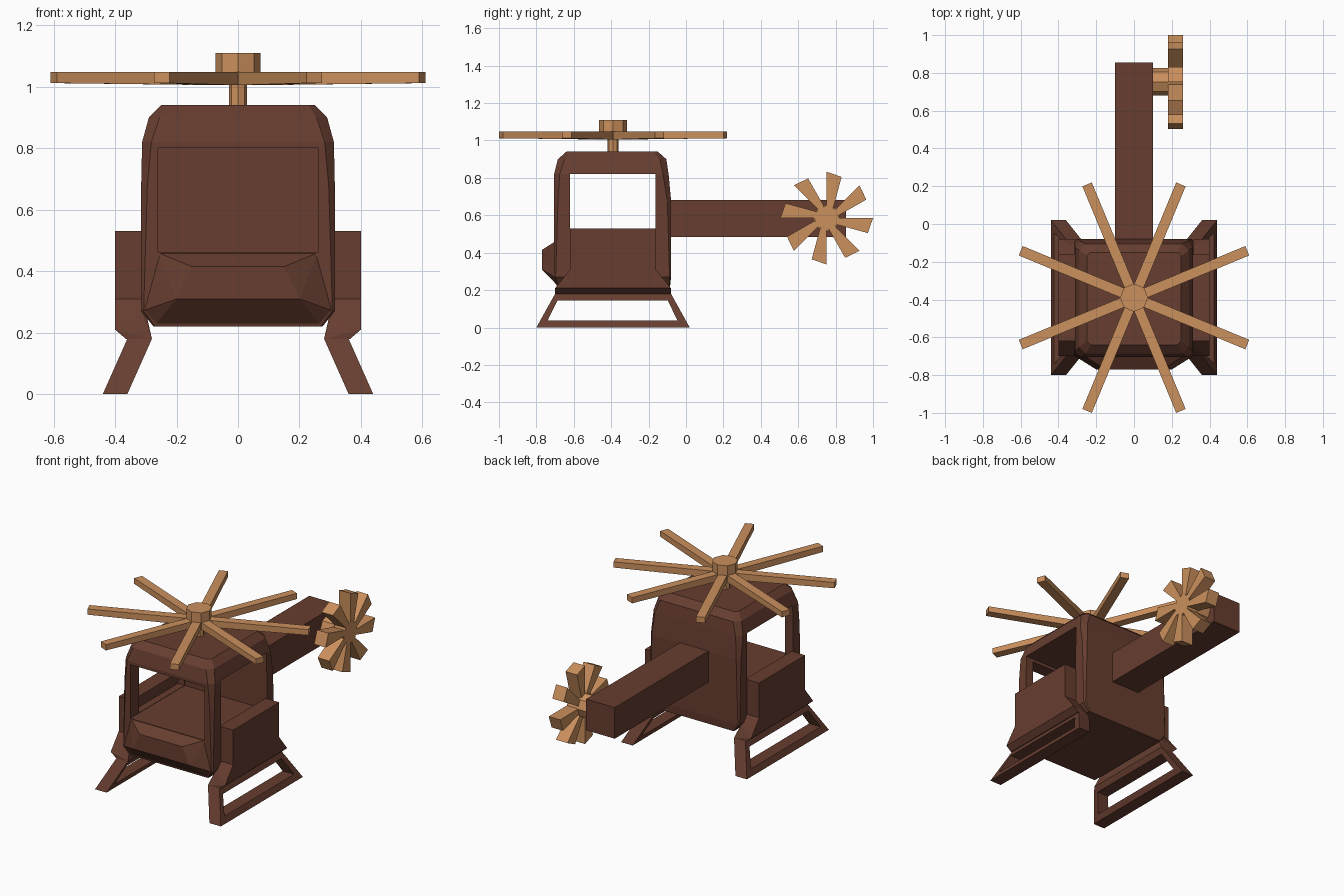
import bpy, bmesh
from math import pi, cos, sin
from mathutils import Matrix, Vector

if "Cube" in bpy.data.objects:
    bpy.data.objects.remove(bpy.data.objects["Cube"])


def material(name, rgb):
    m = bpy.data.materials.new(name)
    m.diffuse_color = (*rgb, 1)
    m.use_nodes = True
    m.node_tree.nodes["Principled BSDF"].inputs["Base Color"].default_value = m.diffuse_color
    return m


BROWN = material("dark_wood", (0.135, 0.047, 0.029))
TAN = material("light_wood", (0.60, 0.28, 0.11))


def finish(bm, name, mat, mirror=False):
    bmesh.ops.recalc_face_normals(bm, faces=bm.faces)
    me = bpy.data.meshes.new(name)
    bm.to_mesh(me)
    bm.free()
    ob = bpy.data.objects.new(name, me)
    bpy.context.collection.objects.link(ob)
    if mat:
        me.materials.append(mat)
    if mirror:
        ob.modifiers.new("mirror", 'MIRROR')
    return ob


def hull(bm, points):
    vs = [bm.verts.new(p) for p in points]
    bmesh.ops.convex_hull(bm, input=vs)


def block(name, x0, x1, y0, y1, z0, z1, mat=None, mirror=False):
    bm = bmesh.new()
    m = Matrix.Translation(((x0 + x1) / 2, (y0 + y1) / 2, (z0 + z1) / 2)) \
        @ Matrix.Diagonal((x1 - x0, y1 - y0, z1 - z0, 1))
    bmesh.ops.create_cube(bm, size=1, matrix=m)
    return finish(bm, name, mat, mirror)


def octagon(name, radius, depth, matrix):
    bm = bmesh.new()
    bmesh.ops.create_cone(bm, cap_ends=True, segments=8, radius1=radius,
                          radius2=radius, depth=depth, matrix=matrix)
    return finish(bm, name, TAN)


# Cabin shell: stacked rectangles with chamfered corners
# (z, half width, front y, back y, corner chamfer)
rings = [(0.22, 0.275, -0.69, -0.085, 0.005), (0.27, 0.315, -0.705, -0.08, 0.008),
         (0.68, 0.315, -0.705, -0.08, 0.02), (0.82, 0.312, -0.705, -0.093, 0.03),
         (0.90, 0.29, -0.685, -0.105, 0.035), (0.94, 0.25, -0.64, -0.15, 0.02)]
bm = bmesh.new()
loops = []
for z, w, f, b, c in rings:
    loops.append([bm.verts.new((x, y, z)) for x, y in (
        (-w + c, f), (w - c, f), (w, f + c), (w, b - c),
        (w - c, b), (-w + c, b), (-w, b - c), (-w, f + c))])
for lo, hi in zip(loops, loops[1:]):
    for i in range(8):
        j = (i + 1) % 8
        bm.faces.new((lo[i], lo[j], hi[j], hi[i]))
bm.faces.new(loops[0])
bm.faces.new(loops[-1])
cabin = finish(bm, "cabin", BROWN)

# Windscreen opening and side openings
cutters = [block("front_cutter", -0.26, 0.26, -0.9, -0.16, 0.46, 0.80),
           block("side_cutter", -0.6, 0.6, -0.62, -0.162, 0.462, 0.82)]
bpy.context.view_layer.objects.active = cabin
for cutter in cutters:
    mod = cabin.modifiers.new("opening", 'BOOLEAN')
    mod.operation = 'DIFFERENCE'
    mod.solver = 'EXACT'
    mod.object = cutter
    bpy.ops.object.modifier_apply(modifier=mod.name)
    bpy.data.objects.remove(cutter)

# Faceted nose below the windscreen
bm = bmesh.new()
hull(bm, [(s * x, y, z) for s in (-1, 1) for x, y, z in (
    (0.26, -0.70, 0.46), (0.312, -0.70, 0.27), (0.272, -0.685, 0.222),
    (0.15, -0.77, 0.415), (0.20, -0.77, 0.31))])
finish(bm, "nose", BROWN)

# Side panels with a flared foot
block("side_panel", 0.305, 0.40, -0.62, -0.16, 0.31, 0.53, BROWN, True)
bm = bmesh.new()
hull(bm, [(x, y, z) for x, z, y0, y1 in (
    (0.31, 0.31, -0.62, -0.16), (0.40, 0.31, -0.62, -0.16),
    (0.40, 0.21, -0.70, -0.08), (0.31, 0.26, -0.66, -0.12),
    (0.28, 0.18, -0.70, -0.08), (0.365, 0.18, -0.70, -0.08)) for y in (y0, y1)])
finish(bm, "skid_mount", BROWN, True)

# Splayed landing skids: open trapezoid frames
outer = [(-0.70, 0.18), (-0.80, 0), (0.02, 0), (-0.08, 0.18)]
inner = [(-0.687, 0.145), (-0.74, 0.037), (-0.045, 0.037), (-0.098, 0.145)]
bm = bmesh.new()


def skid_loop(profile, dx):
    return [bm.verts.new((0.36 - 0.08 * z / 0.18 + dx, y, z)) for y, z in profile]


frame = [skid_loop(outer, 0), skid_loop(outer, 0.08),
         skid_loop(inner, 0.08), skid_loop(inner, 0)]
for k in range(4):
    a, b = frame[k], frame[(k + 1) % 4]
    for i in range(4):
        j = (i + 1) % 4
        bm.faces.new((a[i], a[j], b[j], b[i]))
finish(bm, "landing_skid", BROWN, True)

# Tail boom
block("tail_boom", -0.10, 0.10, -0.09, 0.855, 0.485, 0.682, BROWN)

# Main rotor: mast, hub and eight blades
CY = -0.39
octagon("rotor_mast", 0.03, 0.09, Matrix.Translation((0, CY, 0.975)))
octagon("rotor_hub", 0.074, 0.105, Matrix.Translation((0, CY, 1.0575)))
bm = bmesh.new()
for k in range(8):
    rot = Matrix.Translation((0, CY, 0)) @ Matrix.Rotation(pi / 8 + k * pi / 4, 4, 'Z')
    hull(bm, [rot @ Vector((r, w, z)) for r, low in ((0.055, 1.005), (0.649, 1.012))
              for w in (-0.027, 0.027) for z in (low, 1.048)])
finish(bm, "rotor_blades", TAN)

# Tail rotor on the right of the boom: shaft, hub and eight wedge blades
TY, TZ = 0.752, 0.585
side = Matrix.Rotation(pi / 2, 4, 'Y')
octagon("tail_shaft", 0.073, 0.09, Matrix.Translation((0.14, TY, TZ)) @ side)
octagon("tail_hub", 0.067, 0.08, Matrix.Translation((0.22, TY, TZ)) @ side)
bm = bmesh.new()
for k in range(8):
    a = k * pi / 4
    hull(bm, [(x, TY + u * sin(a) + v * cos(a), TZ + u * cos(a) - v * sin(a))
              for u, v in ((0.055, 0), (0.248, 0), (0.22, 0.08), (0.055, 0.035))
              for x in (0.18, 0.26)])
finish(bm, "tail_blades", TAN)
